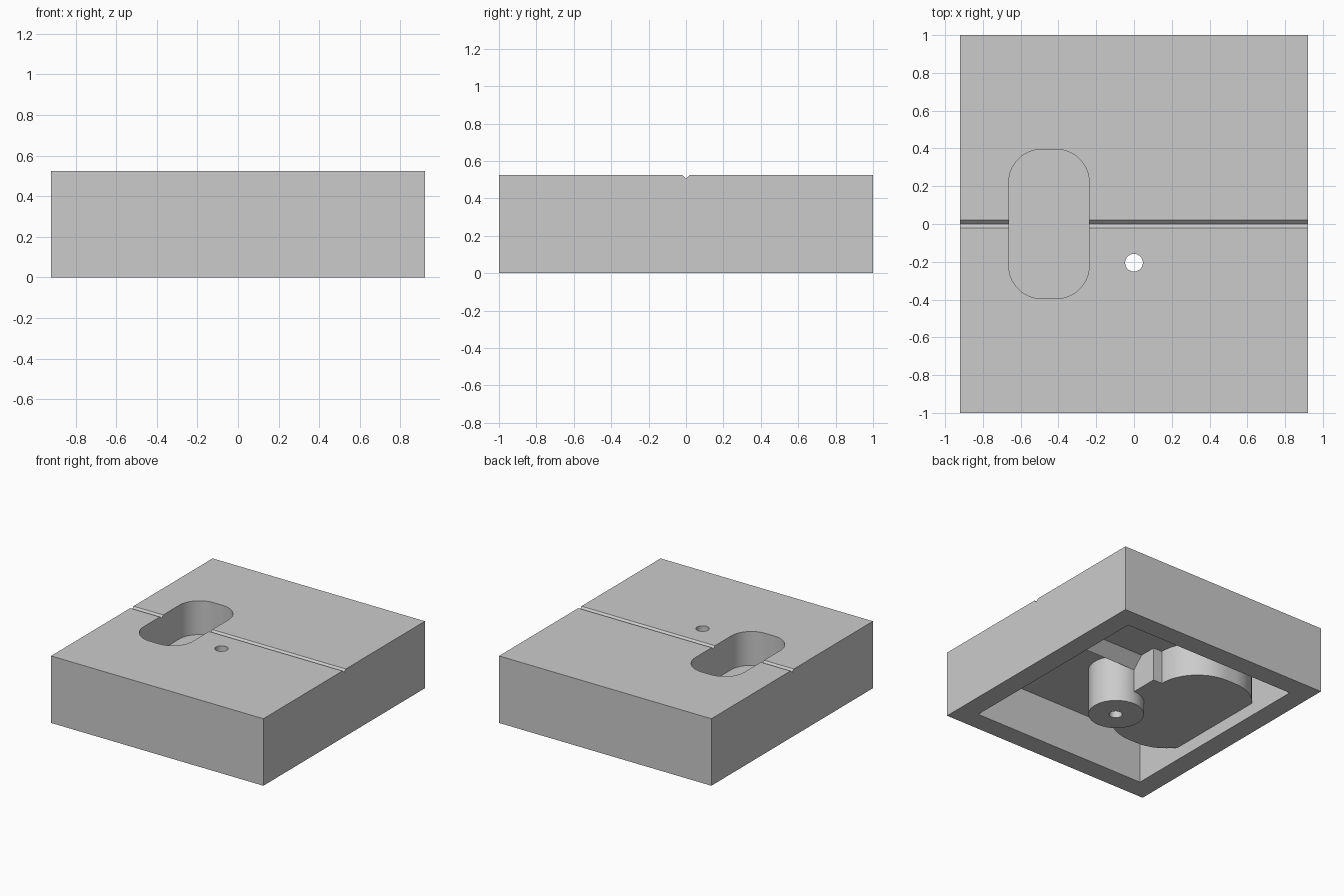
import bpy
from math import cos, sin, pi

cube = bpy.data.objects.get("Cube")
if cube:
    bpy.data.objects.remove(cube, do_unlink=True)

HX, HY, H = 0.92, 1.0, 0.525      # outer half sizes and height
WALL = 0.16
CEIL = H - WALL                   # underside of the top plate
INSIDE = H - 0.06                 # height buried in the top plate
SLOT_X, SLOT_W, SLOT_L, SLOT_R = -0.45, 0.213, 0.395, 0.175
SLOT_FLOOR = 0.26

grey = bpy.data.materials.new("light grey")
grey.use_nodes = True
colour = (0.6, 0.6, 0.6, 1)
grey.diffuse_color = colour
grey.node_tree.nodes["Principled BSDF"].inputs["Base Color"].default_value = colour


def prism(name, outline, lo, hi, axis="z"):
    """Extrude a counter-clockwise outline along z (x, y points) or x (y, z points)."""
    n = len(outline)
    place = (lambda p, t: (p[0], p[1], t)) if axis == "z" else (lambda p, t: (t, p[0], p[1]))
    verts = [place(p, t) for t in (lo, hi) for p in outline]
    faces = [tuple(reversed(range(n))), tuple(range(n, 2 * n))]
    faces += [(i, (i + 1) % n, (i + 1) % n + n, i + n) for i in range(n)]
    mesh = bpy.data.meshes.new(name)
    mesh.from_pydata(verts, [], faces)
    mesh.materials.append(grey)
    obj = bpy.data.objects.new(name, mesh)
    bpy.context.collection.objects.link(obj)
    return obj


def rect(x0, x1, y0, y1):
    return [(x0, y0), (x1, y0), (x1, y1), (x0, y1)]


def circle(x, y, r, n=64):
    return [(x + r * cos(2 * pi * i / n), y + r * sin(2 * pi * i / n)) for i in range(n)]


def rounded(x, hw, hl, r, n=20):
    pts = []
    for k, (sx, sy) in enumerate([(1, 1), (-1, 1), (-1, -1), (1, -1)]):
        for i in range(n + 1):
            a = (k + i / n) * pi / 2
            pts.append((x + sx * (hw - r) + r * cos(a), sy * (hl - r) + r * sin(a)))
    return pts


def combine(target, tool, operation):
    """Apply a boolean and discard the tool."""
    mod = target.modifiers.new(operation, "BOOLEAN")
    mod.operation, mod.object, mod.solver = operation, tool, "EXACT"
    bpy.context.view_layer.objects.active = target
    bpy.ops.object.modifier_apply(modifier=mod.name)
    bpy.data.objects.remove(tool, do_unlink=True)


# Open-bottomed shell
body = prism("hollow_block", rect(-HX, HX, -HY, HY), 0, H)
cavity = prism("cavity", rect(WALL - HX, HX - WALL, WALL - HY, HY - WALL), -0.1, CEIL)
combine(body, cavity, "DIFFERENCE")

# Underside solids: slot housing, side pad, screw boss, ridge below the groove
apex = 0.28
rise = INSIDE - apex
for part in (
    prism("slot_housing", rounded(SLOT_X, SLOT_W + WALL, SLOT_L + WALL, SLOT_R + WALL),
          SLOT_FLOOR - WALL, INSIDE),
    prism("side_pad", rect(-0.3, 0, -0.22, 0.22), SLOT_FLOOR - WALL, INSIDE - 0.01),
    prism("screw_boss", circle(0, -0.2, 0.2), 0, INSIDE - 0.02),
    prism("ridge", [(0, apex), (rise, INSIDE), (-rise, INSIDE)], 0.05 - HX, HX - 0.05, "x"),
):
    combine(body, part, "UNION")

# Cuts from the top: blind slot, V groove, through hole
for part in (
    prism("slot", rounded(SLOT_X, SLOT_W, SLOT_L, SLOT_R), SLOT_FLOOR, H + 0.1),
    prism("groove", [(0, H - 0.02), (0.04, H + 0.02), (-0.04, H + 0.02)], -1.1, 1.1, "x"),
    prism("hole", circle(0, -0.205, 0.047, 40), -0.1, H + 0.1),
):
    combine(body, part, "DIFFERENCE")

# Smooth curved walls, sharp edges elsewhere
bpy.ops.object.select_all(action="DESELECT")
body.select_set(True)
bpy.context.view_layer.objects.active = body
bpy.ops.object.shade_smooth_by_angle(angle=pi / 6)
